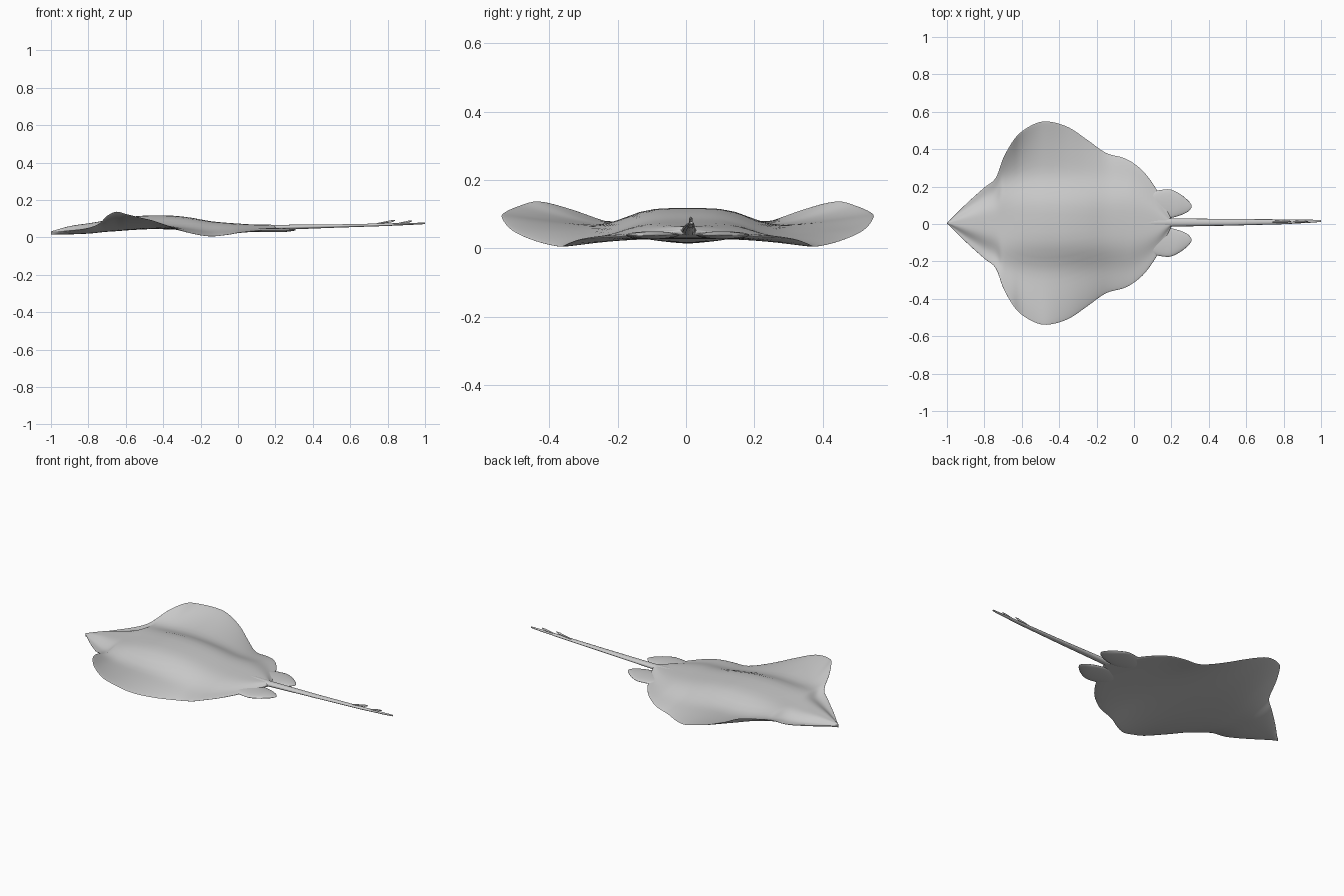
import bpy
import bmesh
import math
from mathutils import Vector

default_cube = bpy.data.objects.get("Cube")
if default_cube:
    bpy.data.objects.remove(default_cube, do_unlink=True)

AXIS_Y = 0.005

skin = bpy.data.materials.new("plain grey skin")
skin.use_nodes = True
grey = (0.6, 0.6, 0.6, 1.0)
skin.diffuse_color = grey
skin.node_tree.nodes["Principled BSDF"].inputs["Base Color"].default_value = grey


def catmull(rows, steps):
    """Smoothly resample a list of equal-length tuples."""
    vectors = [Vector(row) for row in rows]
    result = []
    for i in range(len(vectors) - 1):
        b, c = vectors[i], vectors[i + 1]
        a = vectors[max(i - 1, 0)]
        d = vectors[min(i + 2, len(vectors) - 1)]
        for k in range(steps):
            t = k / steps
            result.append(0.5 * (2 * b + (c - a) * t + (2 * a - 5 * b + 4 * c - d) * t ** 2
                                 + (3 * b - a - 3 * c + d) * t ** 3))
    return result + [vectors[-1]]


def loft(name, rings, angle=60):
    """Skin a list of closed rings and cap both ends."""
    bm = bmesh.new()
    loops = [[bm.verts.new(p) for p in ring] for ring in rings]
    for first, second in zip(loops, loops[1:]):
        for i in range(len(first)):
            j = (i + 1) % len(first)
            bm.faces.new((first[i], first[j], second[j], second[i]))
    bm.faces.new(loops[0])
    bm.faces.new(loops[-1])
    bmesh.ops.recalc_face_normals(bm, faces=bm.faces[:])
    mesh = bpy.data.meshes.new(name)
    bm.to_mesh(mesh)
    bm.free()
    mesh.materials.append(skin)
    obj = bpy.data.objects.new(name, mesh)
    bpy.context.collection.objects.link(obj)
    bpy.ops.object.select_all(action="DESELECT")
    obj.select_set(True)
    bpy.context.view_layer.objects.active = obj
    bpy.ops.object.shade_smooth_by_angle(angle=math.radians(angle))
    return obj


def disc_ring(station, columns=36):
    """Cross-section of the body: a curved wing sheet with a raised back."""
    x, half_width, rim, top, belly = station
    half_width = max(half_width, 0.003)
    hump_width = min(0.2, half_width * 0.6)
    upper, lower = [], []
    for i in range(columns + 1):
        t = -math.cos(math.pi * i / columns)
        y = t * half_width
        inner = max(0, 1 - t ** 4)
        sheet = belly + 0.008 + (rim - belly - 0.008) * abs(t) ** 2.5
        hump = (top - belly - 0.016) * math.exp(-(abs(y) / hump_width) ** 4)
        skin_half = 0.008 * math.sqrt(inner)
        upper.append((x, y + AXIS_Y, sheet + hump * inner + skin_half))
        lower.append((x, y + AXIS_Y, sheet - skin_half))
    return upper + lower[-2:0:-1]


# Body disc with wings: x, half width, rim height, back height, belly height
stations = [
    (-1.0, 0.0, 0.024, 0.032, 0.014),
    (-0.9, 0.1, 0.035, 0.06, 0.016),
    (-0.8, 0.19, 0.05, 0.075, 0.02),
    (-0.74, 0.24, 0.075, 0.085, 0.026),
    (-0.7, 0.345, 0.115, 0.092, 0.03),
    (-0.65, 0.435, 0.137, 0.1, 0.033),
    (-0.6, 0.49, 0.125, 0.107, 0.037),
    (-0.52, 0.535, 0.105, 0.115, 0.042),
    (-0.45, 0.542, 0.088, 0.118, 0.044),
    (-0.35, 0.512, 0.052, 0.116, 0.042),
    (-0.25, 0.445, 0.022, 0.105, 0.036),
    (-0.15, 0.375, 0.006, 0.087, 0.03),
    (-0.06, 0.35, 0.014, 0.078, 0.028),
    (0.0, 0.318, 0.025, 0.074, 0.028),
    (0.06, 0.265, 0.032, 0.07, 0.029),
    (0.12, 0.18, 0.037, 0.067, 0.032),
    (0.16, 0.1, 0.042, 0.066, 0.036),
    (0.2, 0.02, 0.05, 0.064, 0.04),
]
loft("body_disc", [disc_ring(s) for s in catmull(stations, 4)])


# Rounded pelvic fins: x, inner edge, outer edge
fin_outline = [
    (0.04, 0.07, 0.12), (0.1, 0.035, 0.165), (0.16, 0.026, 0.179),
    (0.2, 0.028, 0.178), (0.25, 0.042, 0.153), (0.29, 0.062, 0.12),
    (0.308, 0.084, 0.096),
]
for side, label in ((1, "left"), (-1, "right")):
    rings = []
    for x, inner, outer in catmull(fin_outline, 4):
        middle, half = (inner + outer) / 2, (outer - inner) / 2
        thick = 0.011 * min(1, half / 0.06)
        ring = []
        for i in range(24):
            a = math.tau * i / 24
            ring.append((x, AXIS_Y + side * (middle + half * math.cos(a)),
                         0.039 + thick * math.sin(a)))
        rings.append(ring)
    loft(label + "_pelvic_fin", rings)


def oval_tube(name, path):
    """Tapered oval tube along x: x, y, z, half width, half height."""
    rings = []
    for x, y, z, wide, tall in path:
        rings.append([(x, y + wide * math.cos(math.tau * i / 12),
                       z + tall * math.sin(math.tau * i / 12)) for i in range(12)])
    return loft(name, rings)


# Long whip tail
oval_tube("tail", [
    (0.05, 0.006, 0.052, 0.03, 0.018),
    (0.2, 0.008, 0.053, 0.022, 0.014),
    (0.5, 0.009, 0.06, 0.018, 0.009),
    (0.8, 0.012, 0.068, 0.013, 0.007),
    (0.95, 0.015, 0.073, 0.008, 0.005),
    (1.0, 0.016, 0.075, 0.005, 0.004),
])

# Barbs rising off the tail towards its tip
for number, (root, tip, height) in enumerate(((0.74, 0.84, 0.093), (0.85, 0.93, 0.09))):
    oval_tube("tail_barb_%d" % (number + 1), [
        (root, 0.013, 0.073, 0.004, 0.003),
        (tip - 0.02, 0.014, height - 0.007, 0.005, 0.006),
        (tip, 0.014, height - 0.002, 0.002, 0.002),
    ])
